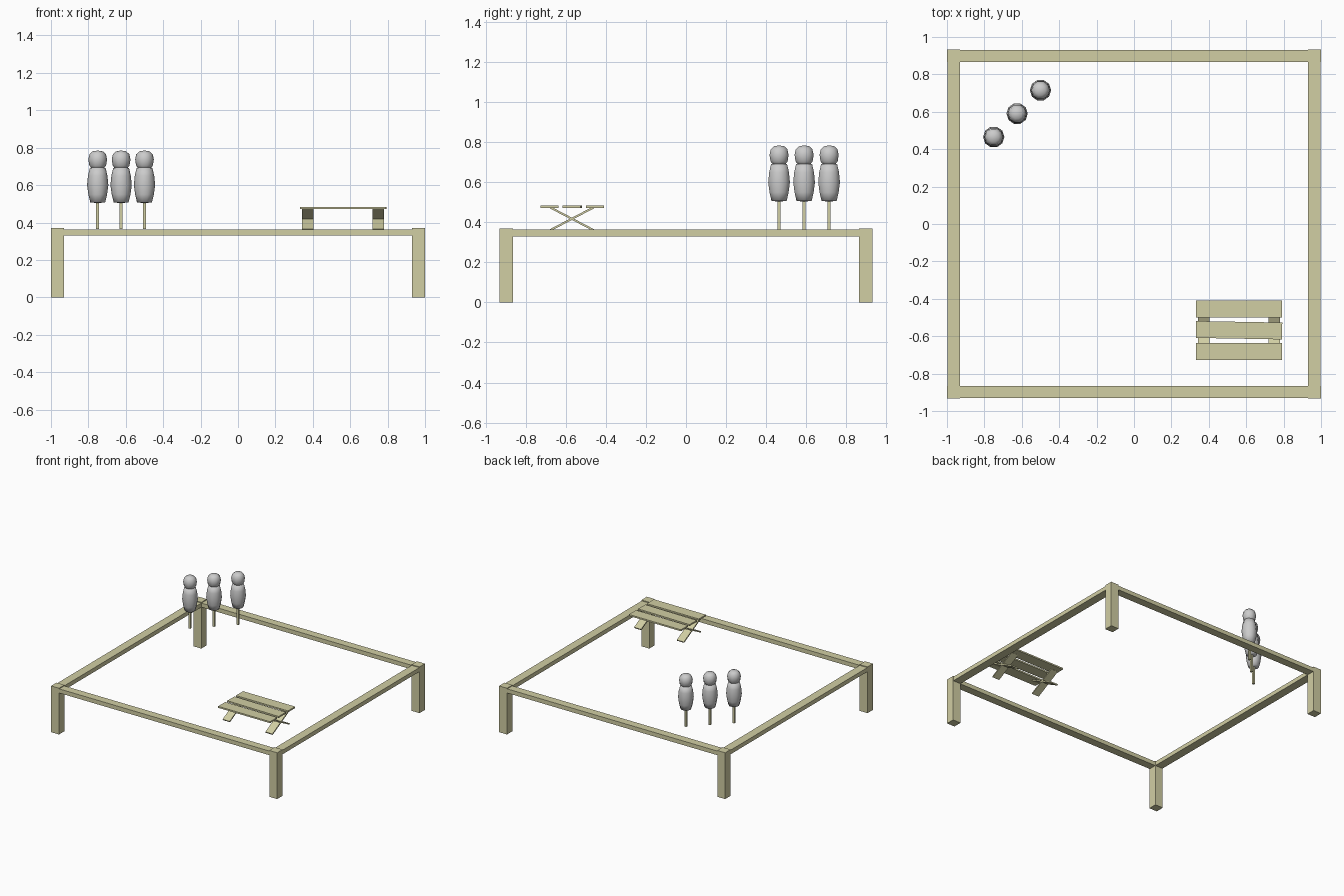
import bpy, bmesh, math
from mathutils import Matrix

if "Cube" in bpy.data.objects:
    bpy.data.objects.remove(bpy.data.objects["Cube"])

wood = bpy.data.materials.new("pale_wood")
wood.diffuse_color = (0.64, 0.62, 0.37, 1)
wood.use_nodes = True
wood.node_tree.nodes["Principled BSDF"].inputs["Base Color"].default_value = wood.diffuse_color


def finish(name, bm, mat=None):
    bmesh.ops.recalc_face_normals(bm, faces=bm.faces[:])
    mesh = bpy.data.meshes.new(name)
    bm.to_mesh(mesh)
    bm.free()
    obj = bpy.data.objects.new(name, mesh)
    bpy.context.collection.objects.link(obj)
    if mat:
        mesh.materials.append(mat)
    return obj


def box(name, center, size, rot=(0, 'X')):
    m = (Matrix.Translation(center) @ Matrix.Rotation(rot[0], 4, rot[1])
         @ Matrix.Diagonal((*size, 1)))
    bm = bmesh.new()
    bmesh.ops.create_cube(bm, size=1, matrix=m)
    return finish(name, bm, wood)


def lathe(name, x, y, profile, sides=10):
    # profile runs from bottom pole to top pole as (radius, height)
    bm = bmesh.new()
    verts = [bm.verts.new((r, 0, z)) for r, z in profile]
    edges = [bm.edges.new(p) for p in zip(verts, verts[1:])]
    bmesh.ops.spin(bm, geom=verts + edges, cent=(0, 0, 0), axis=(0, 0, 1),
                   angle=math.tau, steps=sides)
    bmesh.ops.remove_doubles(bm, verts=bm.verts[:], dist=1e-4)
    bmesh.ops.translate(bm, verts=bm.verts[:], vec=(x, y, 0))
    for f in bm.faces:
        f.smooth = True
    return finish(name, bm)


# Square frame: corner posts and rails
for s in (-1, 1):
    for t in (-1, 1):
        box("corner_post", (s * 0.965, t * 0.899, 0.185), (0.07, 0.068, 0.37))
    box("long_rail", (0, s * 0.898, 0.347), (1.86, 0.064, 0.033))
    box("side_rail", (s * 0.964, 0, 0.347), (0.068, 1.732, 0.033))

# Row of three stylised trees
body = [(0, 0.503), (0.04, 0.508), (0.05, 0.55), (0.057, 0.60),
        (0.052, 0.65), (0.042, 0.692), (0, 0.698)]
head = [(0, 0.68), (0.03, 0.686), (0.045, 0.705), (0.05, 0.737),
        (0.044, 0.765), (0.028, 0.78), (0, 0.785)]
for i in range(3):
    x, y = -0.75 + i * 0.125, 0.465 + i * 0.125
    box("tree_trunk", (x, y, 0.437), (0.016, 0.016, 0.145))
    lathe("lower_foliage", x, y, body)
    lathe("upper_foliage", x, y, head)

# Picnic table: slatted top, the middle slat slightly askew
for y, turn in ((-0.681, 0), (-0.568, -1), (-0.455, 0)):
    box("table_slat", (0.562, y, 0.478), (0.46, 0.09, 0.012),
        (math.radians(turn), 'Z'))

# Crossed table legs
slope = math.atan2(0.11, 0.21)
for x in (0.372, 0.75):
    for s in (-1, 1):
        box("table_leg", (x, -0.57, 0.418), (0.062, 0.245, 0.01),
            (s * slope, 'X'))
